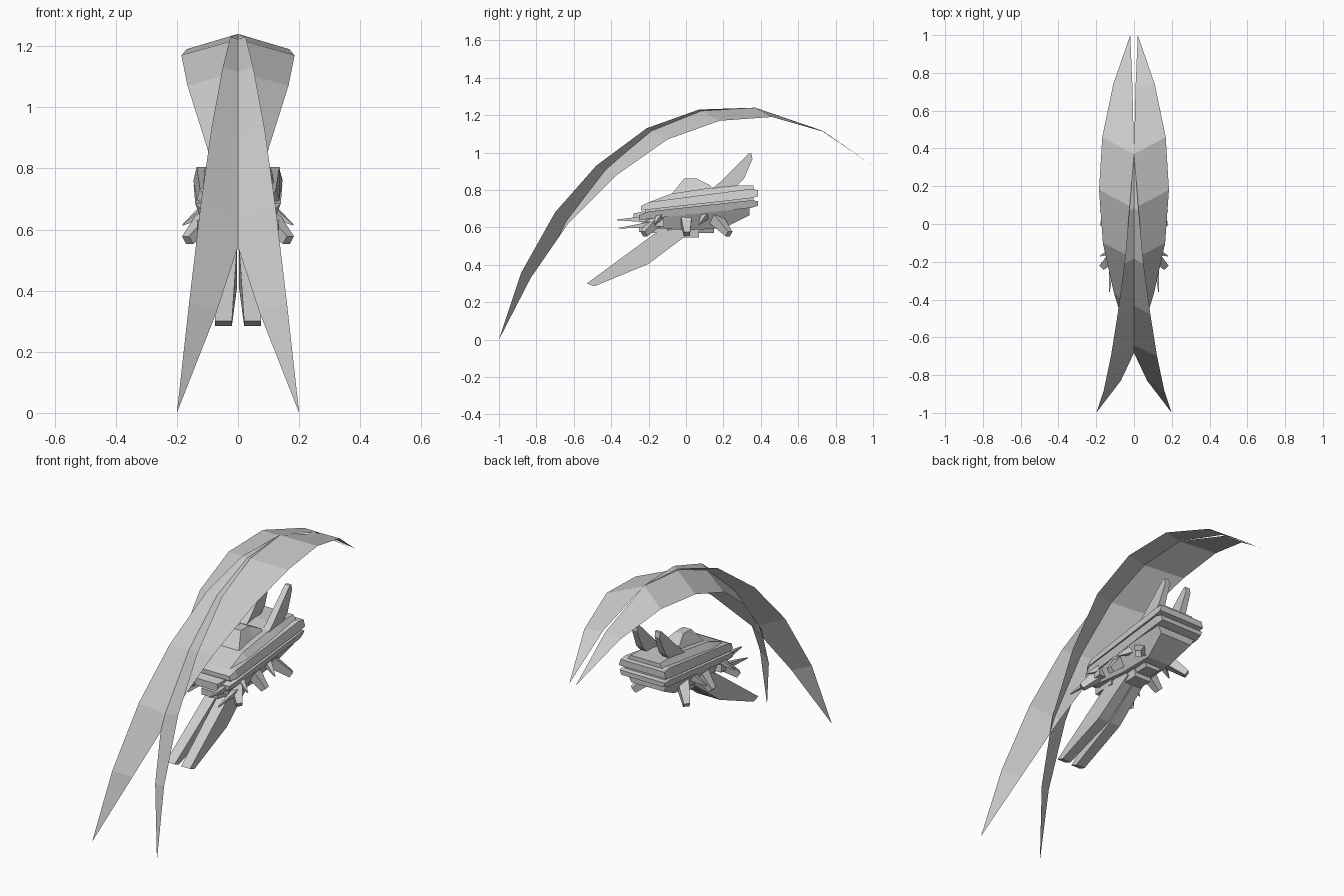
import bpy, bmesh
from mathutils import Vector

if "Cube" in bpy.data.objects:
    bpy.data.objects.remove(bpy.data.objects["Cube"])

grey = bpy.data.materials.new("plain grey")
grey.diffuse_color = (0.6, 0.6, 0.6, 1)
grey.use_nodes = True
grey.node_tree.nodes["Principled BSDF"].inputs["Base Color"].default_value = grey.diffuse_color


def finish(name, bm):
    bmesh.ops.recalc_face_normals(bm, faces=bm.faces)
    me = bpy.data.meshes.new(name)
    bm.to_mesh(me)
    bm.free()
    me.materials.append(grey)
    ob = bpy.data.objects.new(name, me)
    bpy.context.collection.objects.link(ob)
    return ob


def mirrored(bm):
    """Add a copy of everything flipped across x = 0."""
    geo = bmesh.ops.duplicate(bm, geom=bm.verts[:] + bm.edges[:] + bm.faces[:])["geom"]
    for v in geo:
        if isinstance(v, bmesh.types.BMVert):
            v.co.x *= -1


def bridge(bm, rings, cap=True):
    rings = [[bm.verts.new(p) for p in r] for r in rings]
    n = len(rings[0])
    for a, b in zip(rings, rings[1:]):
        for i in range(n):
            j = (i + 1) % n
            bm.faces.new((a[i], a[j], b[j], b[i]))
    if cap:
        bm.faces.new(rings[0])
        bm.faces.new(rings[-1])


def side_slab(name, prof):
    """Pair of slabs from a side profile of (y, z, inner x, outer x)."""
    bm = bmesh.new()
    bridge(bm, [[(p[2], p[0], p[1]) for p in prof], [(p[3], p[0], p[1]) for p in prof]])
    mirrored(bm)
    finish(name, bm)


def hull_loft(name, sections):
    """Loft of trapezoid sections (y, low half width, high half width, z low, z high)."""
    bm = bmesh.new()
    bridge(bm, [[(-wl, y, zl), (wl, y, zl), (wh, y, zh), (-wh, y, zh)]
                for y, wl, wh, zl, zh in sections])
    finish(name, bm)


def spar(name, p, q, wp, wq):
    """Pair of tapering square bars from p to q."""
    p, q = Vector(p), Vector(q)
    d = (q - p).normalized()
    s = d.cross(Vector((0, 0, 1))).normalized()
    t = s.cross(d)
    bm = bmesh.new()
    bridge(bm, [[c + w * (a * s + b * t) for a, b in ((-1, -1), (1, -1), (1, 1), (-1, 1))]
                for c, w in ((p, wp), (q, wq))])
    mirrored(bm)
    finish(name, bm)


# Two curved sail blades that cross each other on the centre line
upper = [(.2, -1, 0), (.16, -.88, .36), (.122, -.70, .68), (.087, -.48, .93), (.05, -.21, 1.13),
         (.025, .07, 1.23), (0, .37, 1.24), (-.008, .72, 1.12), (-.02, 1, .93)]
lower = [(.2, -1, 0), (.07, -.83, .33), (-.025, -.63, .62), (-.105, -.37, .88), (-.165, -.10, 1.07),
         (-.185, .18, 1.17), (-.168, .46, 1.19), (-.11, .74, 1.11), (-.02, 1, .93)]
bm = bmesh.new()
a = [bm.verts.new(p) for p in upper]
b = [a[0]] + [bm.verts.new(p) for p in lower[1:-1]] + [a[-1]]
for i in range(8):
    quad = list(dict.fromkeys((a[i], a[i + 1], b[i + 1], b[i])))
    bm.faces.new(quad)
mirrored(bm)
finish("crossed_sails", bm)

# Hull: stacked plates with recessed gaps between them
hull_loft("upper_plate", [(-.24, .12, .115, .69, .715), (-.20, .135, .125, .695, .735),
                          (.34, .145, .135, .755, .805), (.385, .145, .135, .765, .80)])
hull_loft("plate_gap", [(-.22, .11, .11, .65, .70), (.36, .125, .125, .71, .77)])
hull_loft("lower_plate", [(-.25, .115, .12, .64, .665), (-.20, .125, .14, .645, .685),
                          (.35, .135, .145, .705, .745), (.385, .13, .14, .715, .74)])
hull_loft("keel", [(-.22, .09, .11, .60, .65), (0, .08, .13, .585, .67),
                   (.20, .07, .13, .595, .69), (.34, .10, .13, .665, .72)])
hull_loft("raised_deck", [(-.21, .10, .09, .72, .73), (-.08, .125, .085, .74, .78),
                          (.22, .125, .085, .77, .825), (.36, .125, .09, .78, .825)])
hull_loft("deck_tower", [(-.08, .07, .06, .76, .775), (-.01, .07, .025, .76, .86),
                         (.06, .07, .025, .77, .86), (.13, .07, .05, .79, .825)])

# Underside block that carries the lower blades
hull_loft("belly_block", [(-.02, .05, .06, .545, .63), (.07, .05, .06, .545, .63)])
hull_loft("belly_fairing", [(-.17, .04, .07, .57, .64), (.15, .04, .08, .57, .64)])

# Nose blocks
hull_loft("nose_block", [(-.28, .07, .07, .635, .675), (-.2, .09, .09, .62, .69)])
hull_loft("chin_block", [(-.25, .05, .05, .575, .61), (-.1, .07, .07, .565, .63)])

# Paired blades hanging forward and fins at the stern
side_slab("lower_blade", [(-.53, .30, .02, .075), (-.49, .285, .02, .075), (-.20, .405, .004, .07),
                          (.02, .57, .002, .06), (0, .61, .002, .06), (-.17, .565, .002, .065)])
side_slab("stern_fin", [(.12, .79, .05, .09), (.18, .84, .05, .09), (.335, .995, .055, .085),
                        (.35, .995, .055, .085), (.355, .965, .055, .085), (.31, .86, .05, .09),
                        (.24, .79, .05, .09)])

# Splayed legs
for label, y0, y1 in (("front", -.15, -.225), ("middle", .0, .005), ("rear", .16, .23)):
    spar(label + "_leg", (.09, y0, .645), (.165, y1, .565), .03, .016)

# Side and nose spikes
for label, y in (("front", -.14), ("rear", .1)):
    spar(label + "_side_spike", (.11, y, .66), (.18, y - .03, .615), .018, .002)
spar("upper_nose_spike", (.085, -.18, .645), (.085, -.37, .64), .02, .002)
spar("lower_nose_spike", (.115, -.12, .625), (.13, -.36, .595), .02, .002)
